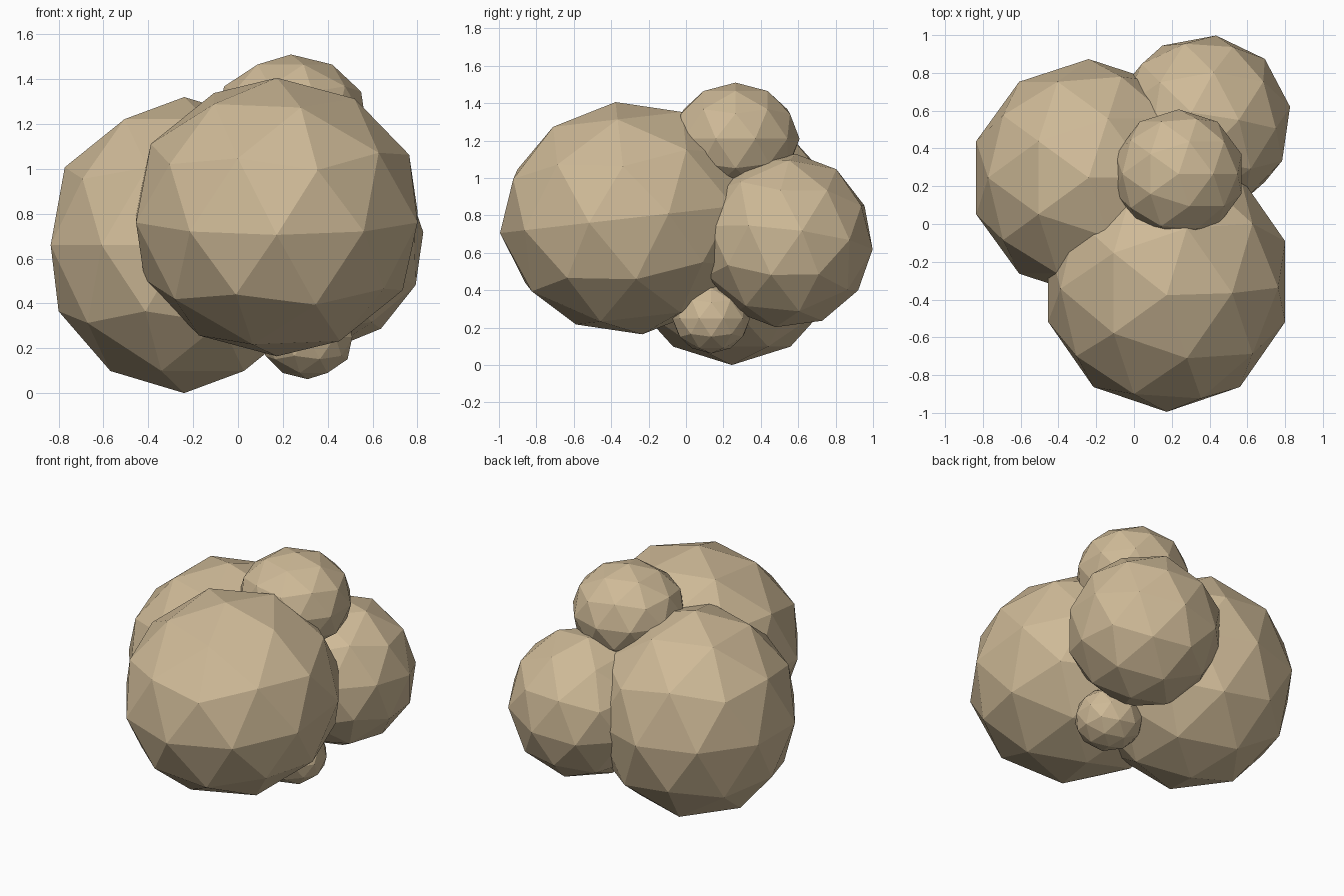
import bpy

if "Cube" in bpy.data.objects:
    bpy.data.objects.remove(bpy.data.objects["Cube"])

# Warm sand colour shared by every lump
mat = bpy.data.materials.new("sand")
mat.diffuse_color = (0.62, 0.49, 0.31, 1)
mat.use_nodes = True
mat.node_tree.nodes["Principled BSDF"].inputs["Base Color"].default_value = mat.diffuse_color


def lump(name, center, radii, rot=(0, 0, 0)):
    """Flat-shaded low-poly ball, stretched and tilted."""
    bpy.ops.mesh.primitive_ico_sphere_add(subdivisions=2, radius=1, location=center, rotation=rot)
    ob = bpy.context.object
    ob.name = name
    ob.scale = radii
    ob.data.materials.append(mat)
    return ob


# Three large lobes
lump("left_lobe", (-0.24, 0.245, 0.66), (0.626, 0.628, 0.66))
lump("front_lobe", (0.173, -0.305, 0.785), (0.66, 0.694, 0.625), (0.115, 0, 0))
lump("back_lobe", (0.367, 0.535, 0.665), (0.47, 0.47, 0.47), (-0.1, -0.15, -0.13))

# Small lobes on top and underneath
lump("top_lobe", (0.236, 0.265, 1.21), (0.35, 0.342, 0.30))
lump("bottom_lobe", (0.31, 0.135, 0.25), (0.21, 0.208, 0.188))
